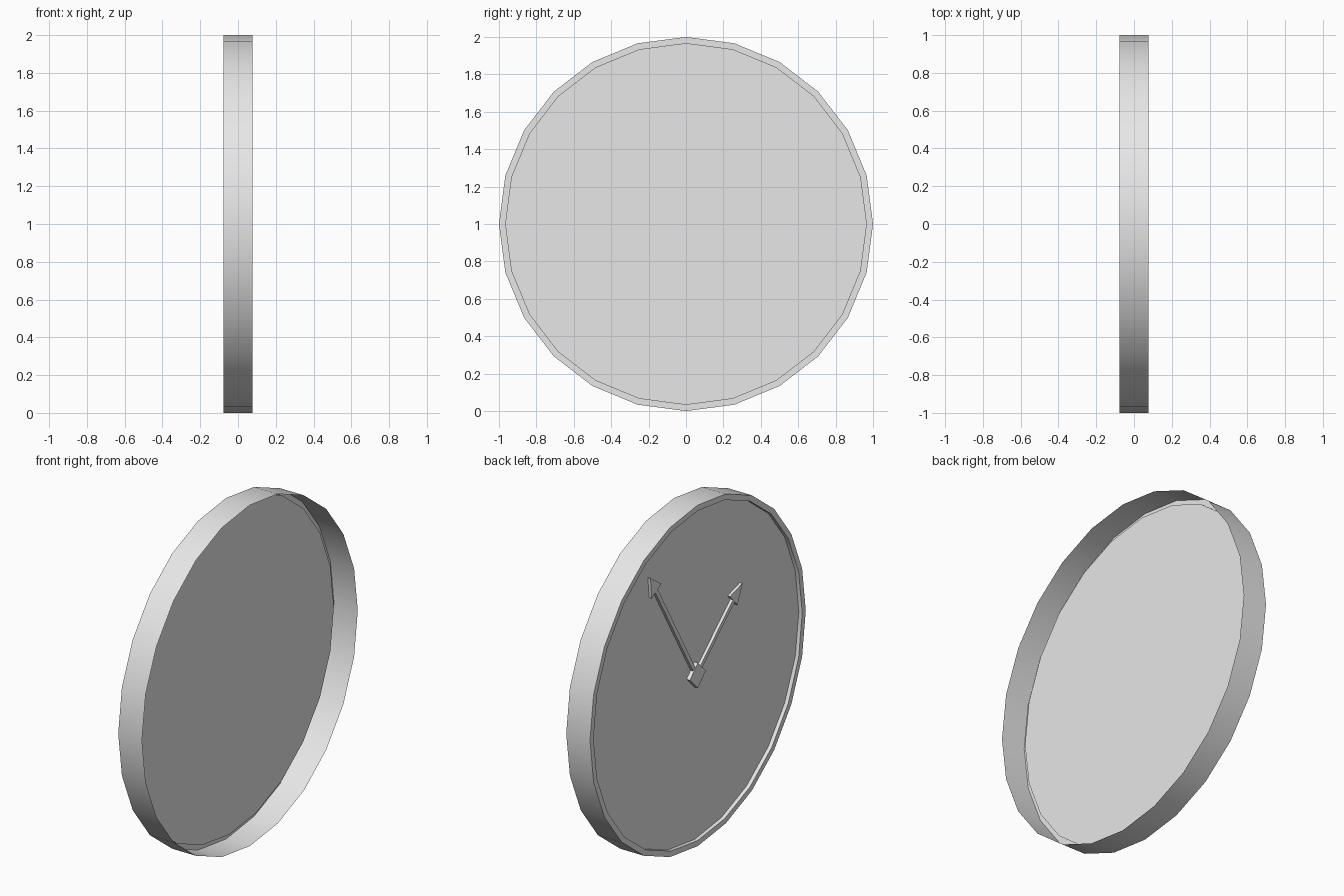
import bpy, bmesh
from math import sin, cos, pi, radians
from mathutils import Vector

cube = bpy.data.objects.get("Cube")
if cube:
    bpy.data.objects.remove(cube)

SIDES = 24
HALF_DEPTH = 0.077
DIAL_X = -0.055
CENTRE = Vector((0, 0, 1))

grey = bpy.data.materials.new("plain_grey")
grey.use_nodes = True
grey.diffuse_color = (0.8, 0.8, 0.8, 1)
grey.node_tree.nodes["Principled BSDF"].inputs["Base Color"].default_value = (0.8, 0.8, 0.8, 1)


def finish(name, bm):
    mesh = bpy.data.meshes.new(name)
    bm.to_mesh(mesh)
    bm.free()
    mesh.materials.append(grey)
    obj = bpy.data.objects.new(name, mesh)
    bpy.context.collection.objects.link(obj)
    bpy.ops.object.select_all(action="DESELECT")
    obj.select_set(True)
    bpy.context.view_layer.objects.active = obj
    bpy.ops.object.shade_smooth_by_angle(angle=radians(30))
    return obj


def ring(bm, x, r):
    return [bm.verts.new(CENTRE + Vector((x, r * sin(2 * pi * i / SIDES), r * cos(2 * pi * i / SIDES))))
            for i in range(SIDES)]


def plate(name, outline, angle, height):
    """Raise a flat (across, along) outline off the dial, turned by angle."""
    bm = bmesh.new()
    a = radians(angle)
    along = Vector((0, sin(a), cos(a)))
    across = Vector((0, cos(a), -sin(a)))
    base = CENTRE + Vector((DIAL_X, 0, 0))
    face = bm.faces.new([bm.verts.new(base + across * u + along * v) for u, v in outline])
    top = bmesh.ops.extrude_face_region(bm, geom=[face])["geom"]
    moved = [v for v in top if isinstance(v, bmesh.types.BMVert)]
    bmesh.ops.translate(bm, verts=moved, vec=(-height, 0, 0))
    bmesh.ops.recalc_face_normals(bm, faces=bm.faces)
    return finish(name, bm)


# Case: thin open-backed shell with a narrow front rim and a recessed dial
bm = bmesh.new()
profile = [(HALF_DEPTH, 1), (-HALF_DEPTH, 1), (-HALF_DEPTH, 0.967), (DIAL_X, 0.967)]
rings = [ring(bm, x, r) for x, r in profile]
for a, b in zip(rings, rings[1:]):
    for i in range(SIDES):
        j = (i + 1) % SIDES
        bm.faces.new((a[i], a[j], b[j], b[i]))
dial = bm.faces.new(rings[-1])
bmesh.ops.recalc_face_normals(bm, faces=bm.faces)
dial.normal_update()
if dial.normal.x > 0:
    bmesh.ops.reverse_faces(bm, faces=bm.faces)
finish("clock_case", bm)

# Hands: slim shaft with a triangular arrowhead
for name, angle, neck, tip in (("minute_hand", 30.5, 0.74, 0.852), ("hour_hand", -48, 0.458, 0.566)):
    w, head = 0.012, 0.052
    plate(name, [(-w, 0), (w, 0), (w, neck), (head, neck), (0, tip), (-head, neck), (-w, neck)], angle, 0.017)

# Hub: square block standing on its corner
s = 0.052
plate("hub", [(-s, -s), (s, -s), (s, s), (-s, s)], 45, 0.022)
